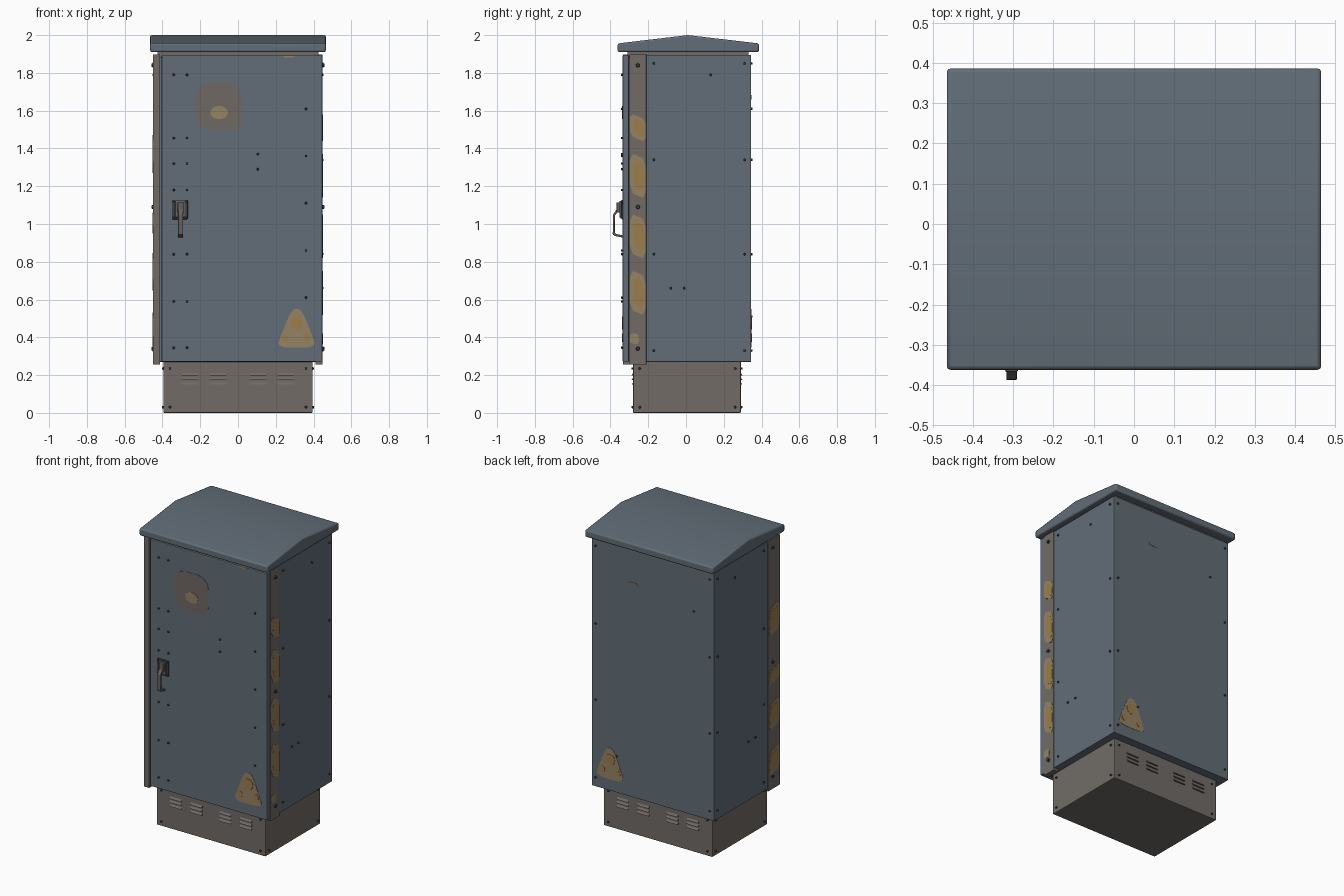
import bpy, bmesh, math
from mathutils import Vector, Matrix

if "Cube" in bpy.data.objects:
    bpy.data.objects.remove(bpy.data.objects["Cube"])


def material(name, r, g, b):
    m = bpy.data.materials.new(name)
    m.diffuse_color = (r, g, b, 1)
    m.use_nodes = True
    m.node_tree.nodes["Principled BSDF"].inputs["Base Color"].default_value = m.diffuse_color
    return m


BLUE = material("blue grey paint", .122, .155, .186)
BROWN = material("warm grey metal", .165, .148, .134)
PATCH = material("faded brown label", .160, .140, .128)
TAN = material("tan wear", .30, .225, .13)
OCHRE = material("ochre paint", .33, .205, .075)
DARK = material("dark bolt metal", .045, .052, .06)
STEEL = material("handle metal", .13, .118, .108)


def finish(name, bm, mat, bevel=0):
    bmesh.ops.recalc_face_normals(bm, faces=bm.faces)
    me = bpy.data.meshes.new(name)
    bm.to_mesh(me)
    bm.free()
    ob = bpy.data.objects.new(name, me)
    bpy.context.collection.objects.link(ob)
    me.materials.append(mat)
    if bevel:
        mod = ob.modifiers.new("bevel", 'BEVEL')
        mod.width = bevel
        mod.segments = 2
    return ob


def box(name, x, y, z, mat, bevel=0):
    bm = bmesh.new()
    c = [(a + b) / 2 for a, b in (x, y, z)]
    s = [b - a for a, b in (x, y, z)]
    bmesh.ops.create_cube(bm, size=1, matrix=Matrix.Translation(c) @ Matrix.Diagonal((*s, 1)))
    return finish(name, bm, mat, bevel)


def extrude(bm, pts, offset):
    face = bm.faces.new([bm.verts.new(p) for p in pts])
    new = bmesh.ops.extrude_face_region(bm, geom=[face])['geom']
    bmesh.ops.translate(bm, vec=offset, verts=[v for v in new if isinstance(v, bmesh.types.BMVert)])


# Each side: outward normal and a map from flat (u, v) to its surface at distance d
NORMAL = {'front': Vector((0, -1, 0)), 'back': Vector((0, 1, 0)),
          'right': Vector((1, 0, 0)), 'left': Vector((-1, 0, 0))}


def on_side(side, u, v, d):
    n = NORMAL[side]
    return n * d + (Vector((u, 0, v)) if n.x == 0 else Vector((0, u, v)))


def plate(name, side, pts, d, mat, rounds=2, thick=.002):
    for _ in range(rounds):  # corner cutting
        cut = []
        for a, b in zip(pts, pts[1:] + pts[:1]):
            for t in (.2, .8):
                cut.append((a[0] + (b[0] - a[0]) * t, a[1] + (b[1] - a[1]) * t))
        pts = cut
    bm = bmesh.new()
    extrude(bm, [on_side(side, u, v, d - .001) for u, v in pts], NORMAL[side] * (thick + .001))
    return finish(name, bm, mat)


def blob(name, side, u, v, ru, rv, d, mat):
    pts = [(u + ru * math.cos(a * math.tau / 14), v + rv * math.sin(a * math.tau / 14)) for a in range(14)]
    return plate(name, side, pts, d, mat, 0)


def bolts(name, side, spots, d, r=.007, h=.009):
    bm = bmesh.new()
    rot = NORMAL[side].to_track_quat('Z', 'Y').to_matrix().to_4x4()
    for u, v in spots:
        bmesh.ops.create_cone(bm, cap_ends=True, segments=8, radius1=r, radius2=r * .75, depth=h,
                              matrix=Matrix.Translation(on_side(side, u, v, d + h / 2 - .001)) @ rot)
    finish(name, bm, DARK)


# Plinth with vents
box("plinth", (-.395, .395), (-.28, .29), (0, .28), BROWN, .004)
for side, d in (('front', .28), ('back', .29)):
    bm = bmesh.new()
    for cx in (-.255, -.105, .105, .255):
        for z in (.155, .18, .205):
            n = NORMAL[side]
            prof = [on_side(side, cx - .042, z - .006, d - .002), on_side(side, cx - .042, z - .006, d + .009),
                    on_side(side, cx - .042, z + .010, d - .002)]
            extrude(bm, prof, (.084, 0, 0))
    finish(side + "_vents", bm, BROWN)
    bolts(side + "_plinth_bolts", side, [(x, z) for x in (-.36, .36) for z in (.03, .235)], d)
for side in ('left', 'right'):
    bolts(side + "_plinth_bolts", side, [(y, z) for y in (-.245, .26) for z in (.03, .235)], .395)

# Cabinet body, door and corner posts
box("cabinet_body", (-.444, .444), (-.298, .345), (.27, 1.895), BLUE, .003)
box("roof_neck", (-.425, .425), (-.31, .33), (1.88, 1.915), BROWN)
box("door", (-.404, .447), (-.335, -.302), (.272, 1.893), BLUE, .004)
box("left_post", (-.450, -.412), (-.333, -.21), (.255, 1.898), BROWN, .002)
box("right_post", (.41, .448), (-.30, -.21), (.255, 1.898), BROWN, .002)

# Ridged roof
bm = bmesh.new()
extrude(bm, [(-.465, y, z) for y, z in
             ((-.362, 1.910), (.386, 1.910), (.386, 1.956), (.01, 2.0), (-.362, 1.956))], (.93, 0, 0))
roof = finish("roof", bm, BLUE, .009)
bpy.context.view_layer.objects.active = roof
roof.select_set(True)
bpy.ops.object.shade_smooth_by_angle(angle=math.radians(35))

# Bolts on the door, sides, back and posts
door = [(x, z) for x in (-.34, -.27) for z in (1.79, 1.455, 1.32, 1.18, .84, .59, .345)]
door += [(.36, z) for z in (1.61, 1.36, 1.11, .86, .61)] + [(.105, 1.37), (.105, 1.29)]
bolts("door_bolts", 'front', door, .335)
rows = (1.85, 1.34, .84, .33)
for side in ('left', 'right'):
    bolts(side + "_bolts", side, [(y, z) for y in (-.17, .31) for z in rows]
          + [(.13, 1.79), (-.08, .66), (-.01, .66)], .444)
    bolts(side + "_post_bolts", side, [(-.255, z) for z in (1.84, 1.09, .34)], .449, .011, .011)
bolts("back_bolts", 'back', [(x, z) for x in (-.415, .415) for z in rows] + [(-.3, 1.61), (.26, .51)], .345)

# Worn hazard stripes on both posts
STRIPES = {'right': ((1.45, 1.57), (1.15, 1.36), (.83, 1.04), (.53, .74)),
           'left': ((1.28, 1.46), (.96, 1.05), (.66, .83), (.36, .52))}
for side, d in (('right', .448), ('left', .450)):
    y0, y1 = (-.298, -.212) if side == 'right' else (-.33, -.213)
    for i, (a, b) in enumerate(STRIPES[side]):
        s = .018
        plate(f"{side}_stripe_{i}", side, [(y0, a + s), (y1, a - s), (y1, b - s), (y0, b + s)], d, TAN, 1)
        m, w = .018, (b - a) * .15
        plate(f"{side}_stripe_core_{i}", side, [(y0 + m, a + w + s), (y1 - .008, a + w - s),
              (y1 - .008, b - w - s), (y0 + m, b - w + s)], d + .002, OCHRE, 2, .001)
plate("right_stripe_scrap", 'right', [(-.298, .37), (-.25, .36), (-.25, .42), (-.298, .42)], .448, TAN)

# Faded label on the door
plate("door_label", 'front', [(-.225, 1.51), (-.1, 1.495), (.022, 1.495), (.022, 1.75), (-.225, 1.75)],
      .335, PATCH)
blob("door_label_wear", 'front', -.10, 1.59, .047, .036, .337, TAN)

# Warning triangles on the door and back
for side, d in (('front', .335), ('back', .345)):
    plate(side + "_triangle", side, [(.205, .345), (.415, .345), (.385, .43), (.335, .55), (.285, .55), (.235, .43)],
          d, TAN)
    blob(side + "_triangle_top_wear", side, .31, .475, .036, .035, d + .002, OCHRE)
    blob(side + "_triangle_left_wear", side, .252, .395, .018, .02, d + .002, OCHRE)
    blob(side + "_triangle_right_wear", side, .365, .40, .02, .022, d + .002, OCHRE)
blob("back_scratch", 'back', .14, 1.67, .035, .012, .345, PATCH)
blob("door_top_scratch", 'front', .27, 1.886, .03, .006, .335, TAN)

# Door handle: plate, pivot and bent lever
box("handle_plate", (-.35, -.266), (-.343, -.33), (1.025, 1.128), DARK, .004)
box("handle_mount", (-.333, -.278), (-.353, -.34), (1.035, 1.122), STEEL, .004)
box("handle_pivot", (-.32, -.288), (-.368, -.345), (1.06, 1.115), STEEL, .005)
bm = bmesh.new()
outer = [(-.345, 1.085), (-.366, 1.08), (-.386, 1.05), (-.388, .945), (-.376, .936), (-.336, .928)]
inner = [(-.336, .940), (-.368, .947), (-.377, .955), (-.376, 1.045), (-.360, 1.066), (-.345, 1.065)]
extrude(bm, [(-.317, y, z) for y, z in outer + inner], (.026, 0, 0))
finish("handle_lever", bm, STEEL, .003)
bolts("handle_bolts", 'front', [(x, z) for x in (-.342, -.273) for z in (1.035, 1.118)], .342, .006, .007)
